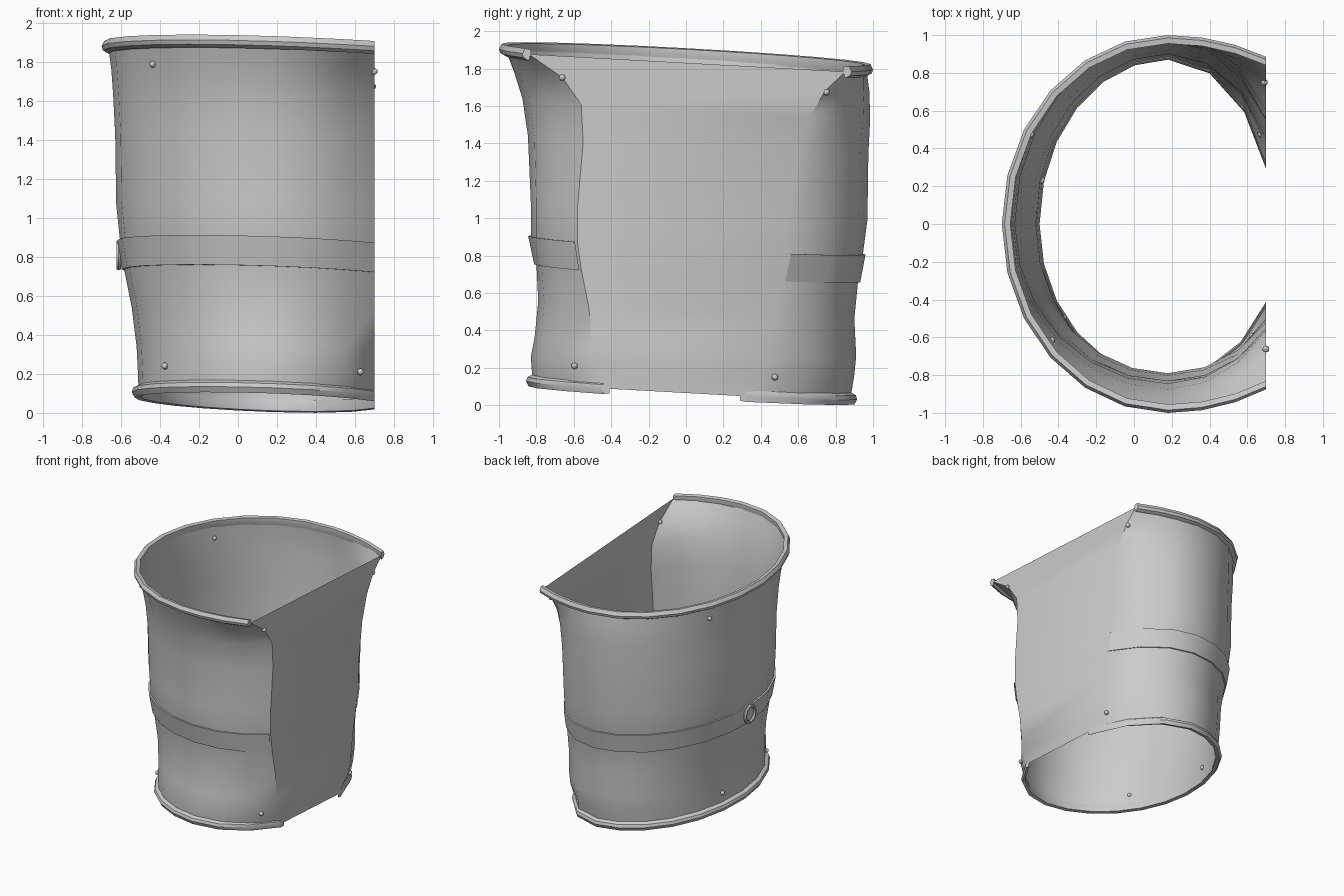
import bpy, math
from mathutils import Vector

cube = bpy.data.objects.get("Cube")
if cube:
    bpy.data.objects.remove(cube)

steel = bpy.data.materials.new("grey_steel")
steel.use_nodes = True
grey = (0.6, 0.6, 0.6, 1)
steel.diffuse_color = grey
steel.node_tree.nodes["Principled BSDF"].inputs["Base Color"].default_value = grey

CX, CUT = 0.18, 0.7   # axis of the oval, and the plane of the flat side

# Cross-sections: height, left, front, back, front end of flat, back end of flat
ROWS = [
    (0.09, .51, .82, .88, .42, .30),
    (0.22, .515, .83, .90, .50, .42),
    (0.32, .52, .81, .91, .50, .45),
    (0.52, .545, .79, .90, .52, .48),
    (0.72, .585, .80, .92, .56, .52),
    (0.86, .605, .83, .945, .58, .55),
    (1.05, .625, .83, .97, .58, .55),
    (1.40, .63, .845, .975, .55, .60),
    (1.60, .64, .875, .985, .56, .66),
    (1.74, .65, .92, .98, .66, .74),
    (1.855, .665, .965, .965, .84, .85),
]


def row_at(z):
    for a, b in zip(ROWS, ROWS[1:]):
        if z <= b[0]:
            t = (z - a[0]) / (b[0] - a[0])
            return [p + (q - p) * t for p, q in zip(a, b)]
    return list(ROWS[-1])


def surface(row, angle, grow=0, lift=0):
    """Point on a cross-section, cut by the flat side and tilted."""
    z, left, front, back, cut_f, cut_b = row
    s, c = math.sin(angle), math.cos(angle)
    half, cut = (back, cut_b) if s >= 0 else (front, cut_f)
    half, cut = half + grow, cut + grow
    if c < 0:
        x = CX + (CX + left + grow) * c
    else:
        x = min(CUT, CX + (CUT - CX) / math.sqrt(1 - (cut / half) ** 2) * c)
    y = half * s
    return Vector((x, y, z + lift - 0.055 * y - 0.035 * x))


def arc(row, grow=0, lift=0):
    """Open run of points from the back end of the flat round to the front end."""
    b = math.asin((row[5] + grow) / (row[3] + grow))
    f = math.asin((row[4] + grow) / (row[2] + grow))
    q = math.pi / 2
    angles = [b + (q - b) * i / 3 for i in range(3)]
    angles += [q + math.pi * i / 12 for i in range(13)]
    angles += [3 * q + (q - f) * i / 3 for i in range(1, 4)]
    return [surface(row, a, grow, lift) for a in angles]


def make(name, verts, faces, angle=40):
    mesh = bpy.data.meshes.new(name)
    mesh.from_pydata(verts, [], faces)
    mesh.materials.append(steel)
    obj = bpy.data.objects.new(name, mesh)
    bpy.context.collection.objects.link(obj)
    finish(obj, angle)
    return obj


def finish(obj, angle=40):
    bpy.ops.object.select_all(action='DESELECT')
    obj.select_set(True)
    bpy.context.view_layer.objects.active = obj
    bpy.ops.object.shade_smooth_by_angle(angle=math.radians(angle))


def loft(name, runs, close_run=False, close_stack=False, angle=40):
    n, m = len(runs[0]), len(runs)
    faces = []
    for j in range(m if close_stack else m - 1):
        for i in range(n if close_run else n - 1):
            k, l = (i + 1) % n, (j + 1) % m
            faces.append((j * n + i, j * n + k, l * n + k, l * n + i))
    if close_stack:
        faces.append([j * n for j in range(m)])
        faces.append([j * n + n - 1 for j in reversed(range(m))])
    return make(name, [p for r in runs for p in r], faces, angle)


# Thin tube with its flat side
loft("cuff_shell", [arc(r) for r in ROWS], close_run=True)

# Rolled rims at both ends
LIP = [(0, -.035), (.028, -.02), (.035, .002), (.02, .03), (-.01, .025), (-.01, 0)]
loft("top_rim", [arc(ROWS[-1], d, h) for d, h in LIP], close_stack=True, angle=30)
loft("bottom_rim", [arc(ROWS[0], d, -h) for d, h in reversed(LIP)],
     close_stack=True, angle=30)

# Raised strap around the middle
low, high = row_at(0.715), row_at(0.865)
loft("middle_strap", [arc(low), arc(low, .012), arc(high, .014), arc(high)], angle=30)


def place(obj, name, spot, normal):
    obj.name = name
    obj.location = spot
    obj.rotation_euler = normal.to_track_quat('Z', 'Y').to_euler()
    obj.data.materials.append(steel)
    finish(obj)


# Ring fixed to the strap
bpy.ops.mesh.primitive_torus_add(major_segments=8, minor_segments=6,
                                 major_radius=.065, minor_radius=.013)
place(bpy.context.object, "strap_ring",
      surface(row_at(.79), math.radians(177), .018), Vector((-1, 0, 0)))

# Rivets near both rims
for label, z, degrees in (("top", 1.74, (50, 151, 222, 314)),
                          ("bottom", .2, (32, 165, 217, 314))):
    row = row_at(z)
    for n, deg in enumerate(degrees):
        a = math.radians(deg)
        along = surface(row, a + .03) - surface(row, a - .03)
        normal = Vector((along.y, -along.x, 0)).normalized()
        bpy.ops.mesh.primitive_uv_sphere_add(segments=8, ring_count=6, radius=.018)
        place(bpy.context.object, f"{label}_rivet_{n + 1}", surface(row, a), normal)
